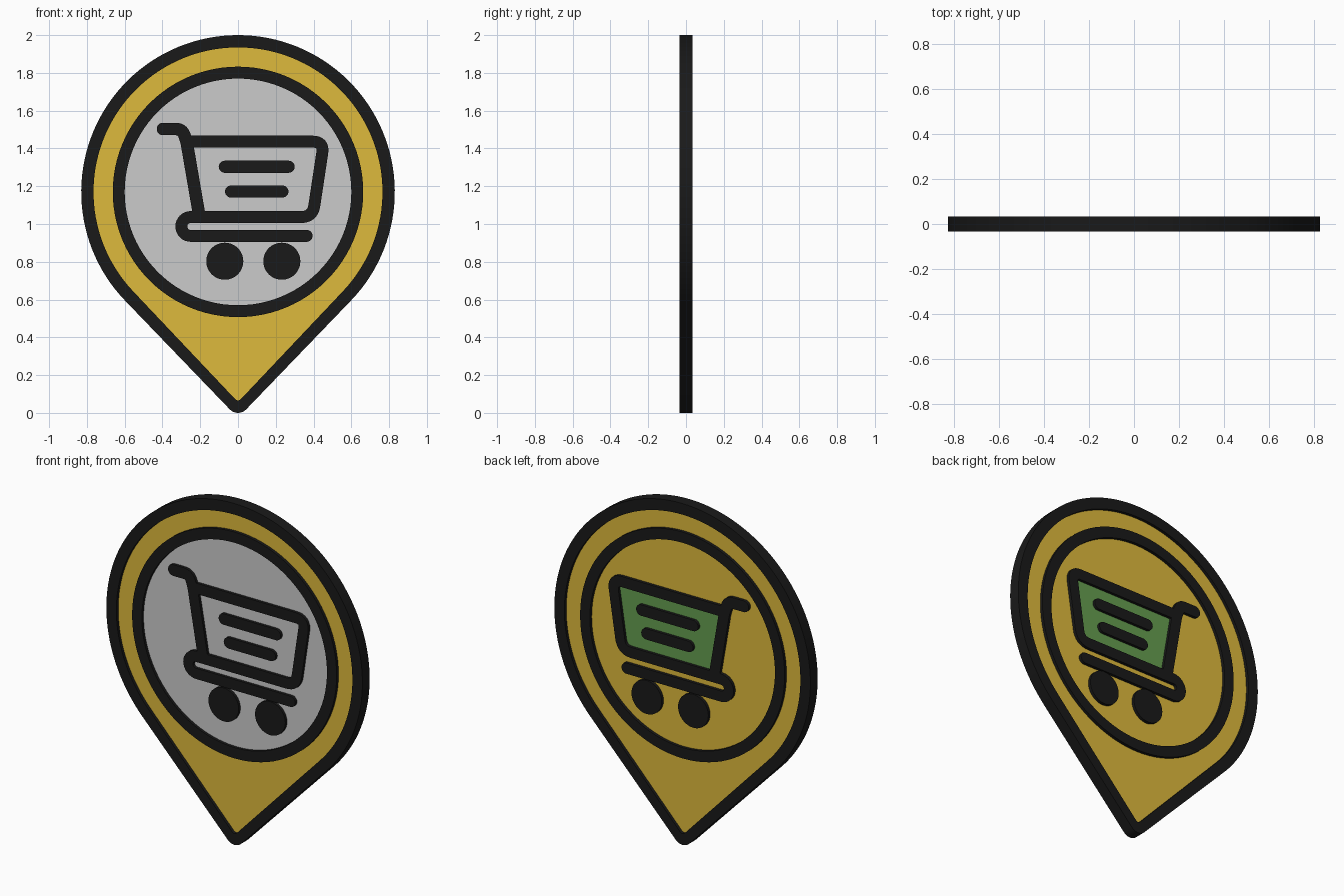
import bpy, bmesh, math
from math import sin, cos, pi
from mathutils import Vector as V, Matrix

if "Cube" in bpy.data.objects:
    bpy.data.objects.remove(bpy.data.objects["Cube"])

CZ = 1.17          # centre height of the round head
BLACK_D = 0.0335   # half depth of raised outlines
FILL_D = 0.016     # half depth of coloured fills


def material(name, rgb):
    m = bpy.data.materials.new(name)
    m.diffuse_color = (*rgb, 1)
    m.use_nodes = True
    m.node_tree.nodes["Principled BSDF"].inputs["Base Color"].default_value = m.diffuse_color
    return m


black = material("black", (0.01, 0.01, 0.01))
yellow = material("yellow", (0.73, 0.49, 0.045))
green = material("green", (0.13, 0.34, 0.08))


def plate(name, loops, depth, mat=None, shift=0):
    """Extrude closed 2D loops (inner loops become holes), standing in XZ."""
    cu = bpy.data.curves.new(name, 'CURVE')
    cu.dimensions, cu.fill_mode, cu.extrude = '2D', 'BOTH', depth
    for loop in loops:
        s = cu.splines.new('POLY')
        s.points.add(len(loop) - 1)
        for p, c in zip(s.points, loop):
            p.co = (c[0], c[1], 0, 1)
        s.use_cyclic_u = True
    tmp = bpy.data.objects.new(name + "_curve", cu)
    bpy.context.collection.objects.link(tmp)
    dg = bpy.context.evaluated_depsgraph_get()
    me = bpy.data.meshes.new_from_object(tmp.evaluated_get(dg))
    bpy.data.objects.remove(tmp)
    bm = bmesh.new()
    bm.from_mesh(me)
    bmesh.ops.remove_doubles(bm, verts=bm.verts, dist=1e-5)
    bmesh.ops.recalc_face_normals(bm, faces=bm.faces)
    bm.transform(Matrix.Translation((0, shift, 0)) @ Matrix.Rotation(pi / 2, 4, 'X'))
    bm.to_mesh(me)
    bm.free()
    me.name = name
    me.materials.clear()
    if mat:
        me.materials.append(mat)
    ob = bpy.data.objects.new(name, me)
    bpy.context.collection.objects.link(ob)
    bpy.ops.object.select_all(action='DESELECT')
    ob.select_set(True)
    bpy.context.view_layer.objects.active = ob
    bpy.ops.object.shade_smooth_by_angle(angle=math.radians(30))
    return ob


def arc(x, z, r, a0, a1, n):
    return [V((x + r * cos(a0 + (a1 - a0) * i / n), z + r * sin(a0 + (a1 - a0) * i / n)))
            for i in range(n + 1)]


def circle(x, z, r, n=96):
    return arc(x, z, r, 0, 2 * pi, n)[:-1]


def teardrop(big, small, tip_z):
    """Hull of the head circle and a small tip circle."""
    a = math.asin((big - small) / (CZ - tip_z))
    return arc(0, CZ, big, -a, pi + a, 96) + arc(0, tip_z, small, pi + a, 2 * pi - a, 12)


def rounded(points, n=8):
    """Open path from (x, z, corner radius) points with rounded corners."""
    out = [V(points[0][:2])]
    for a, b, c in zip(points, points[1:], points[2:]):
        a, b, c, r = V(a[:2]), V(b[:2]), V(c[:2]), b[2]
        p, q = b + (a - b).normalized() * r, b + (c - b).normalized() * r
        out += [p * (1 - t) ** 2 + b * 2 * t * (1 - t) + q * t * t
                for t in (i / n for i in range(n + 1))]
    return out + [V(points[-1][:2])]


def stroke(path, w):
    """Outline of a round-capped stroke of half width w."""
    left, right, n = [], [], len(path)
    for i, p in enumerate(path):
        d = (path[min(i + 1, n - 1)] - path[max(i - 1, 0)]).normalized()
        nrm = V((-d.y, d.x)) * w
        left.append(p + nrm)
        right.append(p - nrm)

    def cap(p, d):
        a = math.atan2(d.y, d.x)
        return arc(p.x, p.y, w, a + pi / 2, a - pi / 2, 14)[1:-1]
    return (left + cap(path[-1], path[-1] - path[-2]) + right[::-1]
            + cap(path[0], path[0] - path[1]))


# Pin body and its dark border
inner = teardrop(0.765, 0.02, 0.086)
plate("pin_border", [teardrop(0.83, 0.06, 0.06), inner], BLACK_D, black)
plate("pin_body", [inner], FILL_D, yellow)

# Ring and pale disc (the disc shows on the front)
plate("ring", [circle(0, CZ, 0.663), circle(0, CZ, 0.60)], BLACK_D, black)
plate("disc", [circle(0, CZ, 0.63)], FILL_D, None, -0.0012)

# Basket fill (shows on the back)
plate("basket_fill", [[V(p) for p in ((-0.27, 1.435), (0.44, 1.435), (0.395, 1.04), (-0.2, 1.04))]],
      FILL_D, green, 0.0012)

# Cart handle running down the back of the basket
handle = rounded([(-0.397, 1.503, 0), (-0.295, 1.503, 0.035), (-0.272, 1.435, 0.02), (-0.205, 1.045, 0)])
plate("cart_handle", [stroke(handle, 0.033)], BLACK_D, black)

# Basket rim, front, base and lower rail in one stroke
frame = rounded([(-0.265, 1.436, 0), (0.455, 1.436, 0.06), (0.395, 1.037, 0.06), (-0.25, 1.037, 0)])
frame += arc(-0.25, 0.987, 0.05, pi / 2, 3 * pi / 2, 16)[1:] + [V((0.363, 0.937))]
plate("cart_frame", [stroke(frame, 0.0315)], BLACK_D, black)

# Basket slats
for i, (x0, x1, z) in enumerate(((-0.07, 0.268, 1.303), (-0.037, 0.235, 1.172))):
    plate(f"basket_slat_{i + 1}", [stroke([V((x0, z)), V((x1, z))], 0.032)], BLACK_D, black)

# Wheels
for side, x in (("rear", -0.07), ("front", 0.232)):
    plate(f"{side}_wheel", [circle(x, 0.803, 0.098, 48)], BLACK_D, black)
